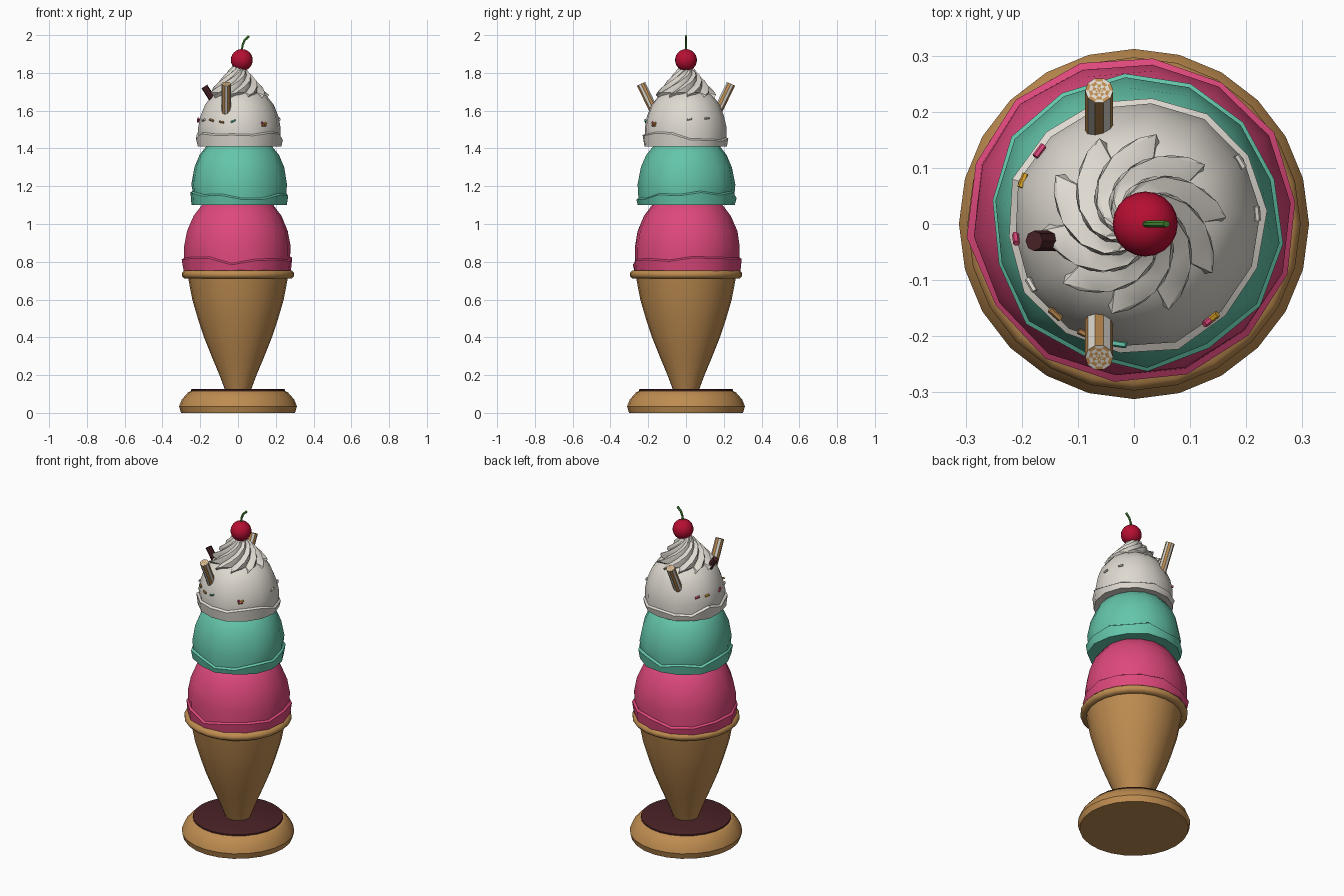
import bpy, bmesh, math, random
from mathutils import Vector

if "Cube" in bpy.data.objects:
    bpy.data.objects.remove(bpy.data.objects["Cube"])

random.seed(4)


def material(name, srgb):
    m = bpy.data.materials.new(name)
    lin = [((c / 255 + 0.055) / 1.055) ** 2.4 for c in srgb]
    m.diffuse_color = (*lin, 1)
    m.use_nodes = True
    m.node_tree.nodes["Principled BSDF"].inputs["Base Color"].default_value = m.diffuse_color
    return m


TAN = material("wafer tan", (190, 140, 80))
CHOC = material("dark chocolate", (74, 34, 38))
PINK = material("strawberry pink", (222, 72, 124))
TEAL = material("mint teal", (100, 197, 170))
CREAM = material("cream white", (222, 217, 208))
RED = material("cherry red", (182, 14, 50))
GREEN = material("stem green", (72, 145, 52))
YELLOW = material("sprinkle yellow", (222, 165, 40))


def loft(name, rings, mats, angle=35, rule=None):
    """Skin a stack of equal-length rings, cap both ends."""
    bm = bmesh.new()
    vs = [[bm.verts.new(p) for p in ring] for ring in rings]
    n = len(rings[0])
    for i in range(len(vs) - 1):
        for j in range(n):
            k = (j + 1) % n
            f = bm.faces.new((vs[i][j], vs[i][k], vs[i + 1][k], vs[i + 1][j]))
            if rule:
                f.material_index = rule(i, j)
    bm.faces.new(vs[0][::-1])
    bm.faces.new(vs[-1])
    bmesh.ops.recalc_face_normals(bm, faces=bm.faces)
    me = bpy.data.meshes.new(name)
    bm.to_mesh(me)
    bm.free()
    for m in mats:
        me.materials.append(m)
    if angle:
        me.shade_smooth()
        me.set_sharp_from_angle(angle=math.radians(angle))
    ob = bpy.data.objects.new(name, me)
    bpy.context.collection.objects.link(ob)
    return ob


def circle(r, z, n, cx=0, cy=0):
    return [(cx + r * math.cos(2 * math.pi * j / n),
             cy + r * math.sin(2 * math.pi * j / n), z) for j in range(n)]


def lathe(name, profile, n, mat, angle=35):
    return loft(name, [circle(r, z, n) for r, z in profile], [mat], angle)


def rod(name, a, b, r, n, mats, rule=None, end_rings=()):
    """Straight prism from a to b, with optional inset rings on the far end."""
    a, b = Vector(a), Vector(b)
    q = (b - a).to_track_quat('Z', 'Y')
    spec = [(a, r), (b, r)] + [(b, r * s) for s in end_rings]
    rings = [[c + q @ Vector(p) for p in circle(rad, 0, n)] for c, rad in spec]
    return loft(name, rings, mats, 0, rule)


# Base plate, chocolate pool, cone and its rim
lathe("base", [(0.302, 0), (0.312, 0.035), (0.298, 0.07), (0.265, 0.108), (0.25, 0.115)], 24, TAN)
lathe("chocolate_disc", [(0.25, 0.11), (0.25, 0.123), (0.243, 0.126)], 24, CHOC)
lathe("cone", [(0.068, 0.12), (0.098, 0.2), (0.14, 0.3), (0.18, 0.4), (0.213, 0.5),
               (0.242, 0.6), (0.264, 0.715)], 24, TAN, 50)
lathe("cone_rim", [(0.262, 0.712), (0.285, 0.712), (0.297, 0.725), (0.297, 0.74),
                   (0.285, 0.754), (0.262, 0.756)], 24, TAN, 50)


# Scoops: uneven domes with a ragged skirt and a flat underside
def scoop(name, mat, centre, z0, profile, n=14):
    phase = random.random()
    wob = [1 + random.uniform(-0.022, 0.022) for _ in range(n)]
    rag = [random.uniform(-0.022, 0.022) for _ in range(n)]
    r0 = profile[0][0]
    levels = [(r0 * 0.8, 0.004, 0), (r0, 0, 0), (r0 + 0.008, 0.05, 1), (r0 - 0.004, 0.058, 1)]
    levels += [(r, z, 0) for r, z in profile[1:]]
    rings = []
    for r, z, ragged in levels:
        ring = []
        for j in range(n):
            a = 2 * math.pi * (j + phase) / n
            rr = r * wob[j] * (1 + random.uniform(-0.006, 0.006))
            ring.append((centre[0] + rr * math.cos(a), centre[1] + rr * math.sin(a),
                         z0 + z + ragged * rag[j]))
        rings.append(ring)
    return loft(name, rings, [mat], 45)


scoop("strawberry_scoop", PINK, (0, 0.008), 0.752,
      [(0.287, 0), (0.284, 0.13), (0.27, 0.21), (0.235, 0.29), (0.19, 0.35), (0.12, 0.39), (0.04, 0.405)])
scoop("mint_scoop", TEAL, (0.004, 0.004), 1.1,
      [(0.255, 0), (0.256, 0.11), (0.24, 0.2), (0.212, 0.265), (0.175, 0.312), (0.11, 0.35), (0.04, 0.362)])
scoop("cream_scoop", CREAM, (0.004, 0), 1.41,
      [(0.222, 0), (0.219, 0.1), (0.207, 0.16), (0.183, 0.22), (0.145, 0.27), (0.09, 0.3), (0.03, 0.312)])


# Whipped swirl: saw-toothed star section, twisting as it narrows
LOBES, PER = 10, 4
TOOTH = (1.0, 0.93, 0.84, 0.74)
rings = []
for r, z, twist in ((0.15, 1.675, 0), (0.165, 1.695, 4), (0.137, 1.728, 24), (0.108, 1.758, 46),
                    (0.08, 1.788, 70), (0.054, 1.815, 95), (0.03, 1.84, 120)):
    ring = []
    for j in range(LOBES * PER):
        lobe, k = divmod(j, PER)
        step = (0, 0.3, 0.62, 0.93)[k]
        a = 2 * math.pi * (lobe + step) / LOBES + math.radians(twist)
        ring.append((r * TOOTH[k] * math.cos(a), r * TOOTH[k] * math.sin(a), z - 0.012 * (k == 0)))
    rings.append(ring)
loft("whipped_swirl", rings, [CREAM], 30)

# Cherry and bent stem
cherry = [circle(0.058 * math.sin(t), 1.868 - 0.058 * math.cos(t), 20, 0.02)
          for t in [math.pi * (i + 0.15) / 12.3 for i in range(13)]]
loft("cherry", cherry, [RED], 40)
stem = [[(x + 0.006 * math.cos(a), 0.006 * math.sin(a), z - 0.005 * math.cos(a) * lean)
         for a in [math.pi * (2 * j + 1) / 6 for j in range(6)]]
        for x, z, lean in ((0.02, 1.915, 0), (0.024, 1.945, 0.3), (0.034, 1.972, 0.7), (0.058, 1.995, 1))]
loft("cherry_stem", stem, [GREEN], 40)

# Rolled wafers: striped sides and a checkered end, mirrored front and back
for side, label in ((-1, "front"), (1, "back")):
    rod("wafer_stick_" + label, (-0.062, side * 0.15, 1.56), (-0.062, side * 0.238, 1.742),
        0.025, 10, [TAN, CREAM], lambda i, j: (i + j) % 2, (0.75, 0.5, 0.25, 0.08))

# Chocolate stick
rod("chocolate_stick", (-0.11, -0.03, 1.62), (-0.178, -0.03, 1.728), 0.018, 8, [CHOC])

# Sprinkles: angle round the cream scoop, height, tilt, colour
SPRINKLES = ((143, 1.55, 0.3, PINK), (159, 1.55, 0.1, YELLOW), (187, 1.55, 0.9, PINK),
             (210, 1.55, 0.2, CREAM), (228, 1.55, -0.3, TAN), (245, 1.54, -0.2, TAN),
             (262, 1.545, 0.4, TEAL), (309, 1.53, 0.5, YELLOW), (307, 1.53, -0.6, PINK),
             (308, 1.522, 0.0, TAN), (31, 1.56, 0.1, CREAM), (5, 1.555, 0.2, CREAM))
for i, (deg, z, tilt, mat) in enumerate(SPRINKLES):
    a = math.radians(deg)
    c = Vector((0.004 + 0.216 * math.cos(a), 0.216 * math.sin(a), z))
    d = Vector((-math.sin(a) * math.cos(tilt), math.cos(a) * math.cos(tilt), math.sin(tilt))) * 0.013
    rod("sprinkle_%d" % (i + 1), c - d, c + d, 0.006, 6, [mat])
